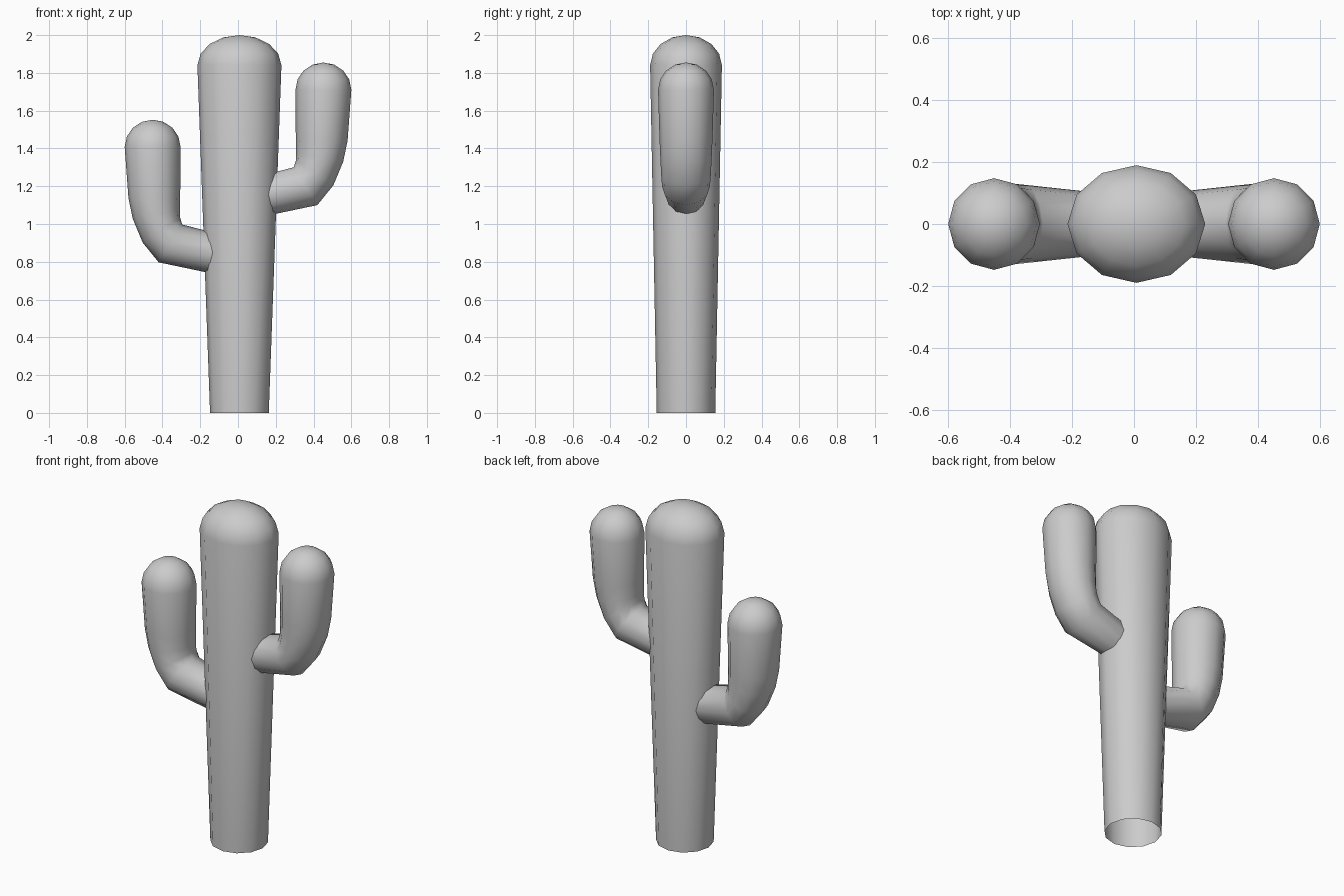
import bpy
import bmesh
from math import sin, cos, pi
from mathutils import Vector

if "Cube" in bpy.data.objects:
    bpy.data.objects.remove(bpy.data.objects["Cube"])

SIDES = 12
DOME_STEPS = 4

# Single plain colour
grey = bpy.data.materials.new("plain_grey")
grey.use_nodes = True
grey.diffuse_color = (0.6, 0.6, 0.6, 1)
grey.node_tree.nodes["Principled BSDF"].inputs["Base Color"].default_value = (0.6, 0.6, 0.6, 1)


def domed_tube(name, rings, dome_height, side=1, lift=0):
    """Skin rings (outer x, z, inner x, z, half depth), then cap with a dome."""
    bm = bmesh.new()
    depth_axis = Vector((0, 1, 0))

    def add_ring(centre, half_width, half_depth):
        return [bm.verts.new(centre + half_width * cos(2 * pi * i / SIDES)
                             + depth_axis * half_depth * sin(2 * pi * i / SIDES))
                for i in range(SIDES)]

    loops = []
    for ox, oz, ix, iz, depth in rings:
        outer = Vector((ox * side, 0, oz + lift))
        inner = Vector((ix * side, 0, iz + lift))
        centre, half = (outer + inner) / 2, (outer - inner) / 2
        loops.append(add_ring(centre, half, depth))

    # Dome continues from the last ring
    for step in range(1, DOME_STEPS):
        a = step / DOME_STEPS * pi / 2
        rise = Vector((0, 0, dome_height * sin(a)))
        loops.append(add_ring(centre + rise, half * cos(a), depth * cos(a)))
    tip = bm.verts.new(centre + Vector((0, 0, dome_height)))

    for low, high in zip(loops, loops[1:]):
        for i in range(SIDES):
            j = (i + 1) % SIDES
            bm.faces.new((low[i], low[j], high[j], high[i]))
    for i in range(SIDES):
        bm.faces.new((loops[-1][i], loops[-1][(i + 1) % SIDES], tip))
    bmesh.ops.recalc_face_normals(bm, faces=bm.faces)
    for face in bm.faces:
        face.smooth = True

    mesh = bpy.data.meshes.new(name)
    bm.to_mesh(mesh)
    bm.free()
    mesh.materials.append(grey)
    obj = bpy.data.objects.new(name, mesh)
    bpy.context.collection.objects.link(obj)
    return obj


# Trunk: widens upward, open underneath
domed_tube("trunk", [(0.163, 0, -0.148, 0, 0.155),
                     (0.23, 1.84, -0.215, 1.84, 0.19)], 0.16)

# Arms: short stub, bent elbow, upright end
arm = [(0.10, 1.033, 0.06, 1.24, 0.097),
       (0.42, 1.10, 0.295, 1.30, 0.127),
       (0.505, 1.205, 0.306, 1.335, 0.132),
       (0.557, 1.33, 0.307, 1.375, 0.136),
       (0.58, 1.44, 0.306, 1.45, 0.14),
       (0.60, 1.71, 0.304, 1.71, 0.148)]
domed_tube("left_arm", arm, 0.145)
domed_tube("right_arm", arm, 0.145, side=-1, lift=-0.303)
